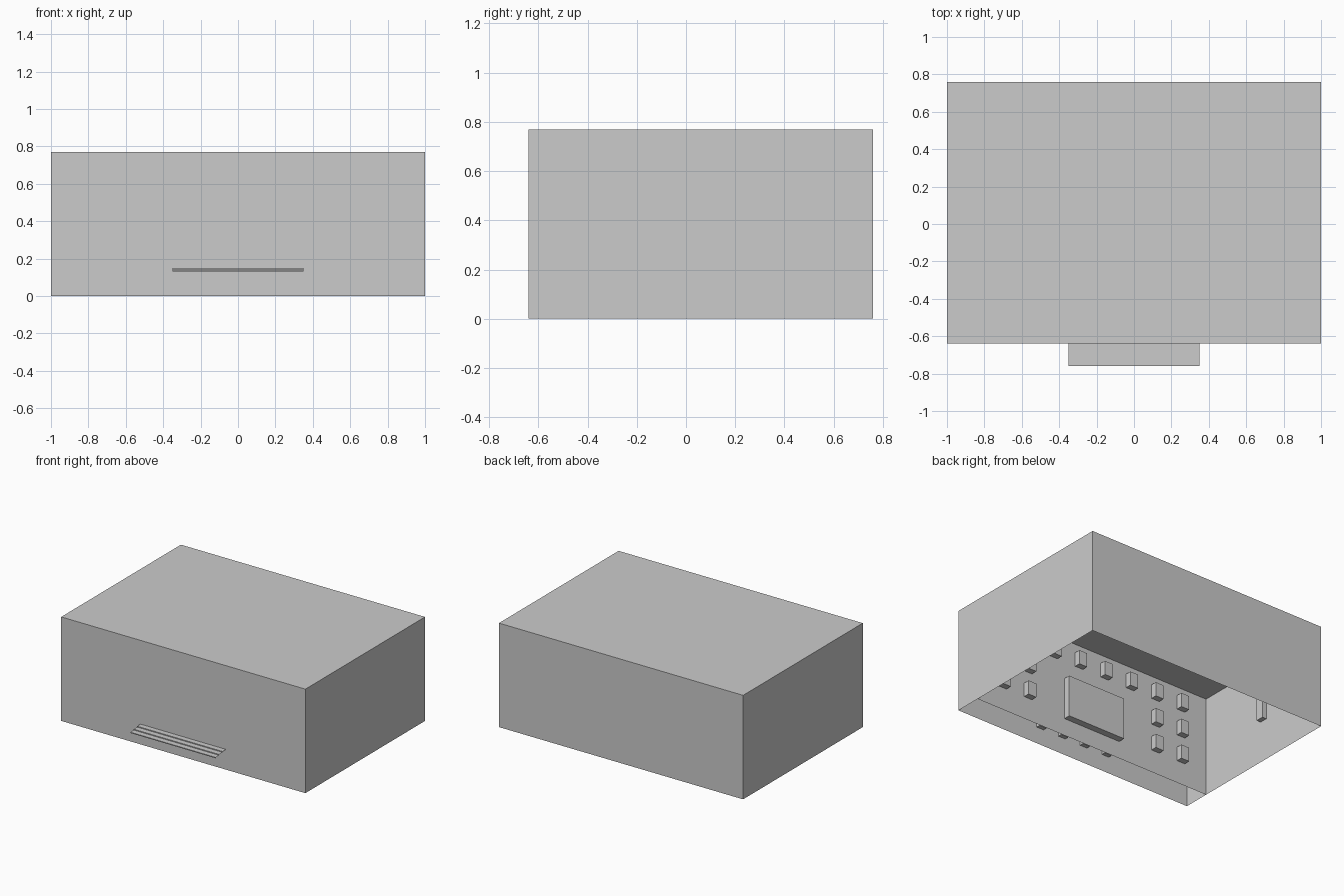
import bpy, bmesh

if "Cube" in bpy.data.objects:
    bpy.data.objects.remove(bpy.data.objects["Cube"])


def make_object(name, bm):
    bmesh.ops.remove_doubles(bm, verts=bm.verts, dist=1e-5)
    mesh = bpy.data.meshes.new(name)
    bm.to_mesh(mesh)
    bm.free()
    obj = bpy.data.objects.new(name, mesh)
    bpy.context.collection.objects.link(obj)
    return obj


def add_box(bm, x, y, z, skip=None):
    """Box from (min, max) pairs; skip is a normal whose face is left open."""
    v = bmesh.ops.create_cube(bm, size=1)["verts"]
    for p in v:
        p.co = [a[0] + (c + 0.5) * (a[1] - a[0]) for a, c in zip((x, y, z), p.co)]
    if skip:
        bm.normal_update()
        faces = {f for p in v for f in p.link_faces}
        drop = [f for f in faces if sum(n * s for n, s in zip(f.normal, skip)) > 0.9]
        bmesh.ops.delete(bm, geom=drop, context="FACES")


def add_quad(bm, *pts):
    bm.faces.new([bm.verts.new(p) for p in pts])


FRONT, BACK, INNER = -0.64, 0.76, -0.44
TOP, CEIL, D = 0.77, 0.74, 0.045

# Outer shell, open underneath
bm = bmesh.new()
add_box(bm, (-1, 1), (FRONT, BACK), (0, TOP), skip=(0, 0, -1))
make_object("outer_shell", bm)

# Inner facade wall behind the front, and the ceiling of the room
bm = bmesh.new()
add_quad(bm, (1, INNER, 0), (-1, INNER, 0), (-1, INNER, CEIL), (1, INNER, CEIL))
make_object("inner_wall", bm)
bm = bmesh.new()
add_quad(bm, (-1, INNER, CEIL), (-1, BACK, CEIL), (1, BACK, CEIL), (1, INNER, CEIL))
make_object("ceiling", bm)

# Window niches: a full top row of eight, two outer columns per side below
bm = bmesh.new()
for row in range(3):
    for col in range(8):
        if row == 2 or col < 2 or col > 5:
            x = -0.78 + col * 0.223
            z = 0.17 + row * 0.2
            add_box(bm, (x - 0.034, x + 0.034), (INNER, INNER + D), (z, z + 0.105),
                    skip=(0, -1, 0))
make_object("window_niches", bm)

# Large entrance niche
bm = bmesh.new()
add_box(bm, (-0.24, 0.24), (INNER, INNER + 0.05), (0.13, 0.44), skip=(0, -1, 0))
make_object("entrance_niche", bm)

# One niche in the middle of each side wall
bm = bmesh.new()
for s in (-1, 1):
    add_box(bm, tuple(sorted((s, s * 0.965))), (0.13, 0.19), (0.31, 0.5), skip=(s, 0, 0))
make_object("side_niches", bm)

# Small niches on the inside of the front wall
bm = bmesh.new()
for x in (-0.285, -0.095, 0.095, 0.285):
    add_box(bm, (x - 0.03, x + 0.03), (FRONT, FRONT + 0.03), (0.125, 0.3), skip=(0, -1, 0))
make_object("front_niches", bm)

# Entrance steps: an open stepped sheet
bm = bmesh.new()
profile = []
for i in range(3):
    z = 0.15 - i * 0.0067
    profile += [(FRONT - i * 0.04, z), (FRONT - (i + 1) * 0.04, z)]
profile.append((-0.76, 0.13))
for (y0, z0), (y1, z1) in zip(profile, profile[1:]):
    add_quad(bm, (-0.35, y0, z0), (-0.35, y1, z1), (0.35, y1, z1), (0.35, y0, z0))
make_object("entrance_steps", bm)
